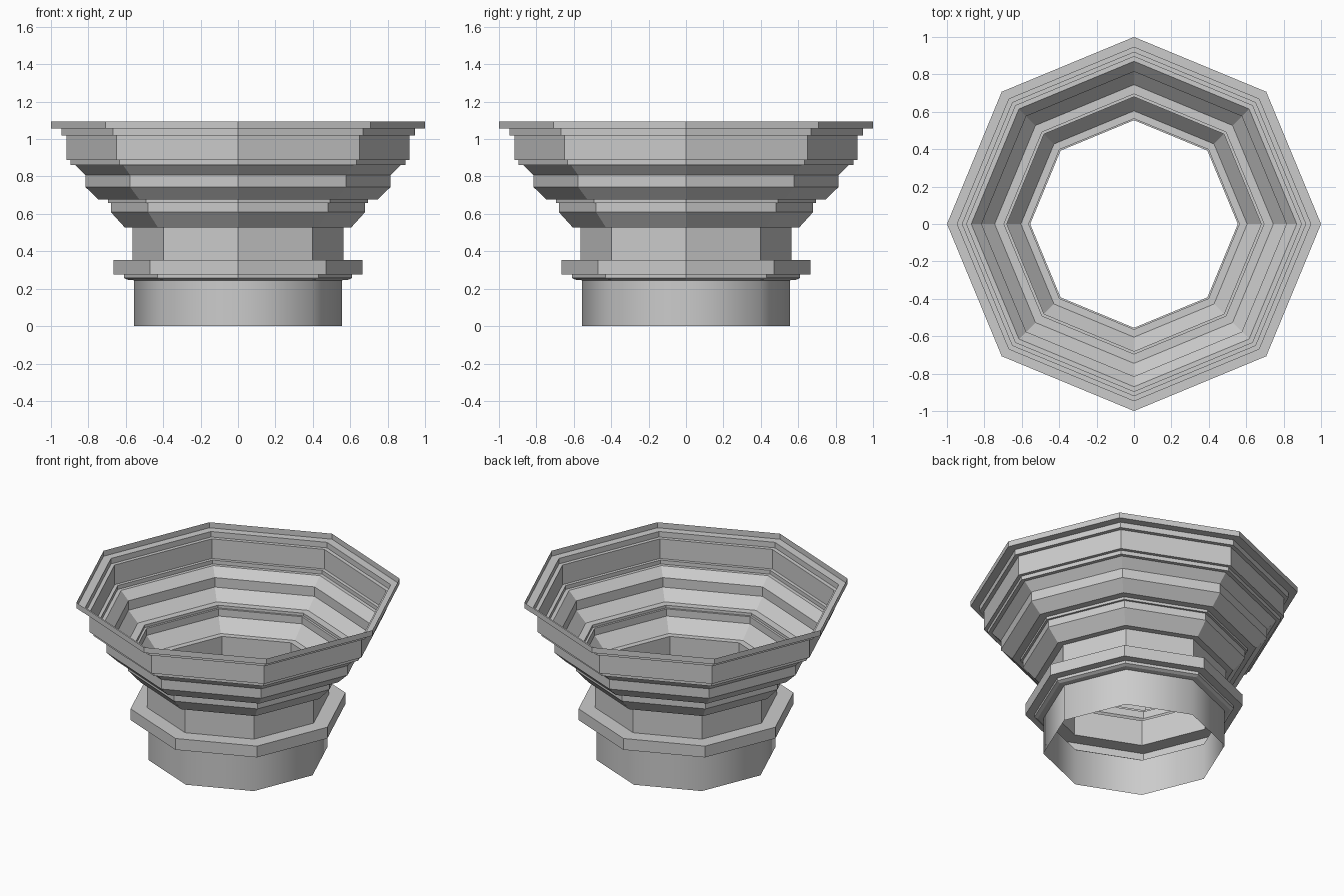
import bpy, bmesh
from math import cos, sin, pi

if "Cube" in bpy.data.objects:
    bpy.data.objects.remove(bpy.data.objects["Cube"])

SIDES = 8


def lathe(name, profile, smooth=False):
    """Sweep an open (radius, height) profile round z as an eight-sided shell."""
    bm = bmesh.new()
    rings = [[bm.verts.new((r * cos(2 * pi * i / SIDES), r * sin(2 * pi * i / SIDES), z))
              for i in range(SIDES)] for r, z in profile]
    for low, high in zip(rings, rings[1:]):
        for i in range(SIDES):
            j = (i + 1) % SIDES
            face = bm.faces.new((low[i], low[j], high[j], high[i]))
            face.smooth = smooth
    mesh = bpy.data.meshes.new(name)
    bm.to_mesh(mesh)
    bm.free()
    obj = bpy.data.objects.new(name, mesh)
    bpy.context.collection.objects.link(obj)
    return obj


# Plain foot, softly shaded round its sides
lathe("foot", [(0.555, 0), (0.555, 0.245)], smooth=True)

# Projecting collar with its small stepped underside
lathe("collar", [(0.555, 0.245), (0.59, 0.248), (0.61, 0.258), (0.61, 0.277),
                 (0.665, 0.277), (0.665, 0.353), (0.563, 0.353)])

# Straight neck
lathe("neck", [(0.563, 0.353), (0.563, 0.527), (0.605, 0.527)])

# Lower flare and fillet
lathe("lower_flare", [(0.605, 0.527), (0.68, 0.61), (0.68, 0.658),
                      (0.695, 0.658), (0.695, 0.676), (0.745, 0.676)])

# Upper flare with a short waist
lathe("upper_flare", [(0.745, 0.676), (0.815, 0.743), (0.815, 0.807),
                      (0.87, 0.862), (0.895, 0.862), (0.895, 0.888), (0.918, 0.888)])

# Upper band and stepped rim
lathe("rim", [(0.918, 0.888), (0.918, 1.02), (0.945, 1.02), (0.945, 1.057),
              (1.0, 1.057), (1.0, 1.094)])
